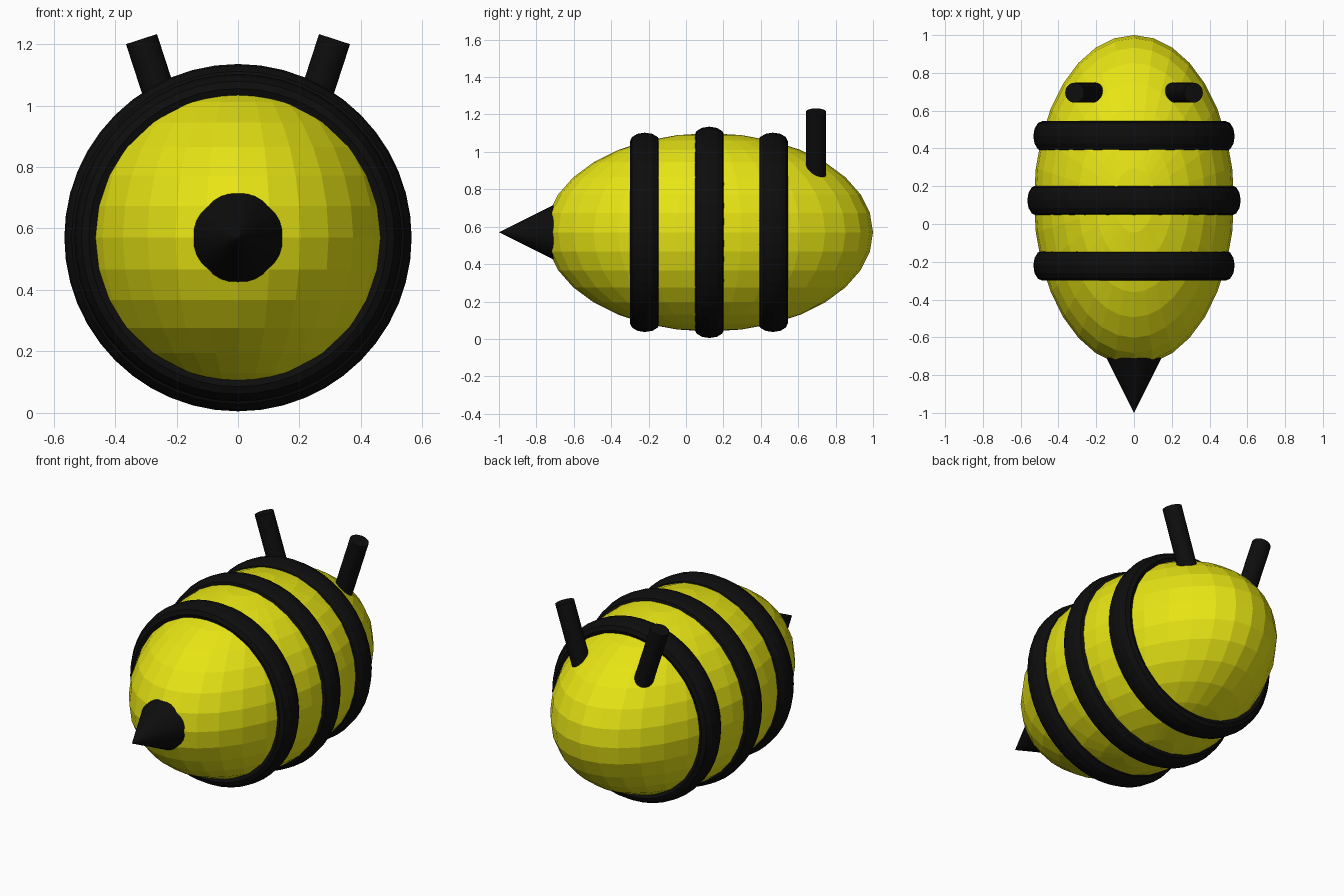
import bpy
from math import radians, sin, cos
from mathutils import Vector

if "Cube" in bpy.data.objects:
    bpy.data.objects.remove(bpy.data.objects["Cube"])


def material(name, color):
    m = bpy.data.materials.new(name)
    m.diffuse_color = color
    m.use_nodes = True
    m.node_tree.nodes["Principled BSDF"].inputs["Base Color"].default_value = m.diffuse_color
    return m


yellow = material("yellow", (0.8, 0.78, 0.007, 1))
black = material("black", (0.004, 0.004, 0.004, 1))
MID_Y, MID_Z = 0.125, 0.57


def finish(name, mat, scale=(1, 1, 1)):
    ob = bpy.context.object
    ob.name = name
    ob.scale = scale
    ob.data.materials.append(mat)
    return ob


# egg-shaped faceted body, poles up and down
bpy.ops.mesh.primitive_uv_sphere_add(segments=32, ring_count=16, radius=1,
                                     location=(0, MID_Y, MID_Z))
finish("body", yellow, (0.53, 0.875, 0.53))

# three flattened stripes around the body
TUBE = 0.048
for name, y, outer in (("front_stripe", -0.22, 0.533),
                       ("middle_stripe", MID_Y, 0.565),
                       ("rear_stripe", 0.465, 0.533)):
    bpy.ops.mesh.primitive_torus_add(major_segments=48, minor_segments=12,
                                     major_radius=outer - TUBE, minor_radius=TUBE,
                                     location=(0, y, MID_Z), rotation=(radians(90), 0, 0))
    finish(name, black, (1, 1, 0.08 / TUBE))

# pointed cone on the front end, base sunk into the body
bpy.ops.mesh.primitive_cone_add(vertices=32, radius1=0.2, radius2=0, depth=0.4,
                                location=(0, -0.8, MID_Z), rotation=(radians(90), 0, 0))
finish("sting", black)

# pair of splayed feelers
TILT, LENGTH = radians(18), 0.42
for name, side in (("left_feeler", -1), ("right_feeler", 1)):
    axis = Vector((side * sin(TILT), 0, cos(TILT)))
    top = Vector((side * 0.314, 0.695, 1.216))
    bpy.ops.mesh.primitive_cylinder_add(vertices=32, radius=0.053, depth=LENGTH,
                                        location=top - axis * LENGTH / 2,
                                        rotation=(0, side * TILT, 0))
    finish(name, black)
